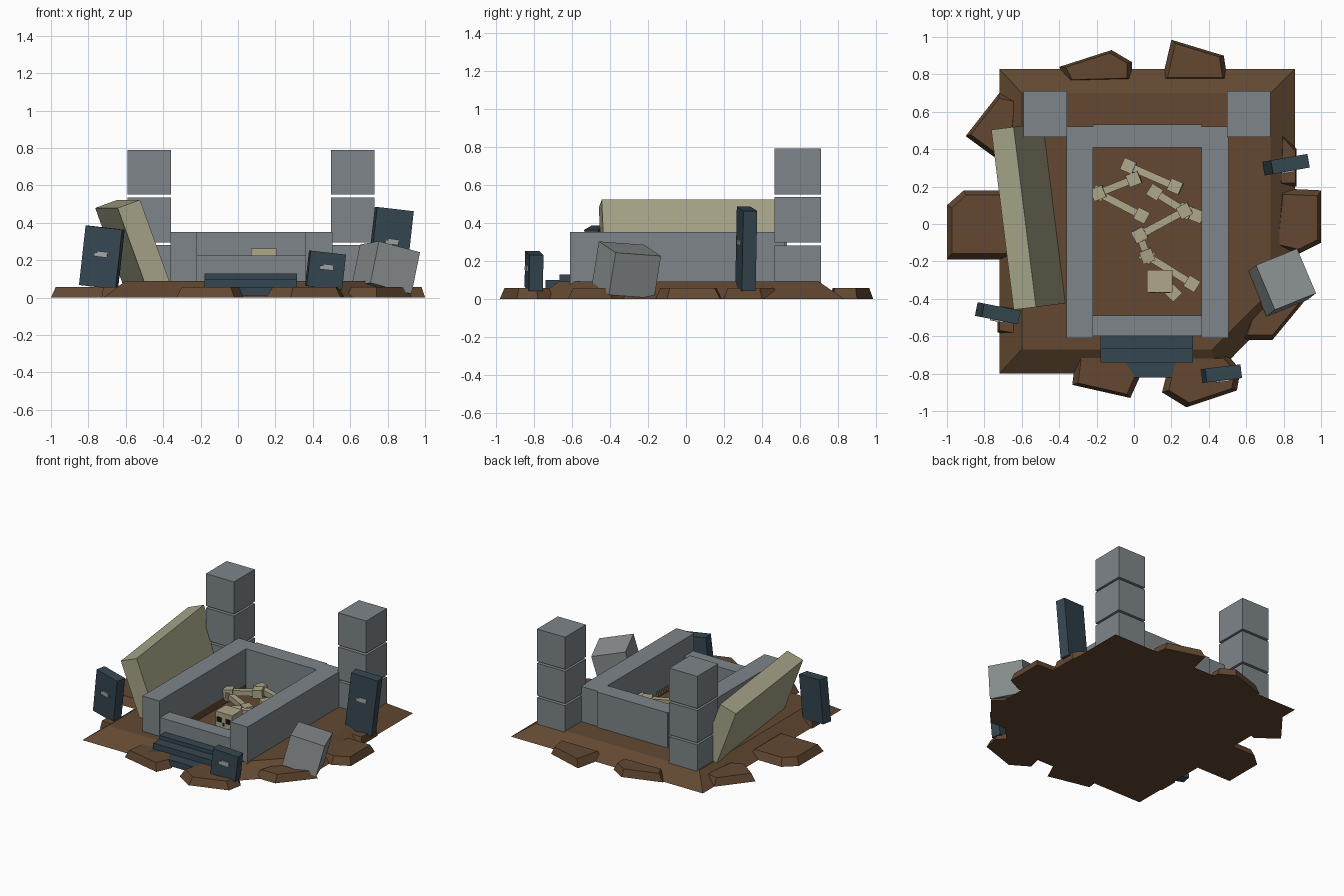
import bpy, bmesh, math
from mathutils import Matrix, Vector, Euler

if "Cube" in bpy.data.objects:
    bpy.data.objects.remove(bpy.data.objects["Cube"])


def material(name, rgb):
    m = bpy.data.materials.new(name)
    m.diffuse_color = (*rgb, 1)
    m.use_nodes = True
    m.node_tree.nodes["Principled BSDF"].inputs["Base Color"].default_value = m.diffuse_color
    return m


STONE = material("grey_stone", (0.21, 0.235, 0.255))
PALE = material("pale_grey_stone", (0.26, 0.285, 0.285))
DIRT = material("brown_dirt", (0.125, 0.066, 0.031))
SLATE = material("dark_blue_slate", (0.036, 0.063, 0.083))
CREAM = material("cream_stone", (0.38, 0.37, 0.245))
BONE = material("bone", (0.42, 0.385, 0.25))
PLAQUE = material("plaque_grey", (0.36, 0.38, 0.38))
BLACK = material("black", (0.01, 0.009, 0.009))


def finish(name, bm, mat):
    bmesh.ops.recalc_face_normals(bm, faces=bm.faces[:])
    me = bpy.data.meshes.new(name)
    bm.to_mesh(me)
    bm.free()
    me.materials.append(mat)
    ob = bpy.data.objects.new(name, me)
    bpy.context.collection.objects.link(ob)
    return ob


def box(name, lo, hi, mat, xf=Matrix()):
    """Box between two corners, moved by an optional transform."""
    lo, hi = Vector(lo), Vector(hi)
    bm = bmesh.new()
    bmesh.ops.create_cube(bm, size=1, matrix=xf @ Matrix.Translation((lo + hi) / 2)
                          @ Matrix.Diagonal((*(hi - lo), 1)))
    return finish(name, bm, mat)


def placed(pos, rx=0, ry=0, rz=0):
    return Matrix.Translation(pos) @ Euler([math.radians(a) for a in (rx, ry, rz)]).to_matrix().to_4x4()


def frustum(name, base, top, height, mat):
    """Solid between a ground outline and a raised outline."""
    bm = bmesh.new()
    a = [bm.verts.new((x, y, 0)) for x, y in base]
    b = [bm.verts.new((x, y, height)) for x, y in top]
    bm.faces.new(a)
    bm.faces.new(b)
    for i in range(len(a)):
        j = (i + 1) % len(a)
        bm.faces.new((a[i], a[j], b[j], b[i]))
    return finish(name, bm, mat)


# Dirt mound with a chamfered corner and an open pit
mound = frustum("dirt_mound",
                [(-0.72, -0.8), (0.44, -0.8), (0.86, -0.37), (0.86, 0.83), (-0.72, 0.83)],
                [(-0.6, -0.67), (0.42, -0.67), (0.73, -0.36), (0.73, 0.7), (-0.6, 0.7)], 0.09, DIRT)
cutter = box("pit_cutter", (-0.22, -0.49, 0.035), (0.36, 0.41, 0.3), DIRT)
cutter.hide_render = True
cutter.hide_viewport = True
cut = mound.modifiers.new("pit", 'BOOLEAN')
cut.object = cutter
cut.operation = 'DIFFERENCE'
cut.solver = 'EXACT'

# Dirt clods round the edge
clods = [
    [(-0.4, 0.84), (-0.12, 0.93), (-0.01, 0.865), (-0.01, 0.77), (-0.36, 0.76)],
    [(0.15, 0.77), (0.2, 0.985), (0.48, 0.9), (0.5, 0.77)],
    [(-0.9, 0.47), (-0.72, 0.7), (-0.62, 0.68), (-0.65, 0.4), (-0.75, 0.36)],
    [(-1, -0.19), (-1, 0.1), (-0.91, 0.18), (-0.64, 0.18), (-0.64, -0.19)],
    [(1, -0.1), (1, 0.18), (0.78, 0.19), (0.75, -0.13), (0.88, -0.16)],
    [(-0.33, -0.86), (-0.02, -0.93), (0.03, -0.82), (-0.05, -0.7), (-0.31, -0.7)],
    [(0.15, -0.9), (0.28, -0.98), (0.55, -0.89), (0.57, -0.78), (0.5, -0.7), (0.2, -0.7)],
    [(0.58, -0.62), (0.74, -0.62), (0.93, -0.39), (0.8, -0.28), (0.65, -0.4)],
    [(0.79, 0.49), (0.87, 0.4), (0.87, 0.2), (0.78, 0.2)],
    [(-0.73, -0.44), (-0.73, -0.58), (-0.6, -0.6), (-0.6, -0.44)],
]
for n, pts in enumerate(clods):
    cx = sum(p[0] for p in pts) / len(pts)
    cy = sum(p[1] for p in pts) / len(pts)
    top = [(cx + (x - cx) * 0.84, cy + (y - cy) * 0.84) for x, y in pts]
    frustum(f"dirt_clod_{n + 1}", pts, top, 0.057, DIRT)

# Tomb walls, the front one lower
box("left_wall", (-0.36, -0.61, 0.05), (-0.22, 0.52, 0.352), STONE)
box("right_wall", (0.36, -0.61, 0.05), (0.505, 0.52, 0.352), STONE)
box("back_wall", (-0.22, 0.408, 0.05), (0.36, 0.532, 0.352), STONE)
box("front_wall", (-0.22, -0.6, 0.05), (0.36, -0.49, 0.225), STONE)

# Two stacked block columns at the back
for side, x in (("left", -0.59), ("right", 0.498)):
    for k in range(3):
        z = 0.04 + 0.255 * k
        box(f"{side}_column_block_{k + 1}", (x, 0.465, z), (x + 0.231, 0.71, z + 0.24), STONE)

# Front steps
for k, (y, z) in enumerate(((-0.82, 0.057), (-0.74, 0.1), (-0.665, 0.128))):
    box(f"step_{k + 1}", (-0.18, y, 0.012), (0.315, y + 0.085, z), SLATE)

# Tomb lid leaning on the left wall
lid = placed((-0.505, 0.04, 0.065), ry=-20, rz=7.1)
lid.translation = (-0.565, 0.04, 0.283)
box("leaning_lid", (-0.064, -0.485, -0.232), (0.064, 0.485, 0.232), CREAM, lid)

# Gravestones with small plaques
stones = [("left", (-0.728, -0.477, 0.215), -11, 0.2, 0.32),
          ("back_right", (0.812, 0.317, 0.262), 10, 0.2, 0.425),
          ("front_right", (0.468, -0.8, 0.146), 7, 0.192, 0.19)]
for name, pos, yaw, w, h in stones:
    xf = placed(pos, ry=6.5, rz=yaw)
    box(f"{name}_gravestone", (-w / 2, -0.037, -h / 2), (w / 2, 0.037, h / 2), SLATE, xf)
    pz = 0.02 if h < 0.4 else 0.04
    box(f"{name}_plaque", (-0.036, -0.045, pz - 0.018), (0.036, -0.036, pz + 0.003), PLAQUE, xf)
    box(f"{name}_plaque_crest", (-0.02, -0.045, pz), (0.036, -0.036, pz + 0.012), PLAQUE, xf)

# Toppled column block
box("fallen_block", (-0.122, -0.13, -0.115), (0.122, 0.13, 0.115), PALE,
    placed((0.79, -0.313, 0.152), rx=-4, ry=14, rz=22))

# Scattered bones: shaft with a knuckle at each end
bones = [((-0.19, 0.165, 0.13), (0, 0.24, 0.15)), ((-0.19, 0.165, 0.11), (0.04, 0.045, 0.11)),
         ((-0.03, 0.31, 0.14), (0.22, 0.2, 0.16)), ((0.11, 0.17, 0.12), (0.27, 0.07, 0.12)),
         ((0.27, 0.07, 0.14), (0.03, -0.06, 0.13)), ((0.27, 0.07, 0.12), (0.335, 0.045, 0.12)),
         ((0.03, -0.06, 0.12), (0.07, -0.17, 0.11)), ((0.07, -0.17, 0.1), (0.31, -0.32, 0.1)),
         ((0.14, -0.3, 0.1), (0.21, -0.37, 0.1))]
for n, (a, b) in enumerate(bones):
    a, b = Vector(a), Vector(b)
    xf = Matrix.Translation((a + b) / 2) @ (b - a).to_track_quat('X', 'Z').to_matrix().to_4x4()
    half = (b - a).length / 2
    box(f"bone_{n + 1}_shaft", (-half, -0.02, -0.02), (half, 0.02, 0.02), BONE, xf)
    for s in (-1, 1):
        c = s * half
        box(f"bone_{n + 1}_knuckle_{'a' if s < 0 else 'b'}",
            (c - 0.034, -0.034, -0.03), (c + 0.034, 0.034, 0.03), BONE, xf)

# Skull with painted eyes, nose and jaw teeth
box("skull", (0.07, -0.365, 0.155), (0.207, -0.245, 0.262), BONE)
box("jaw", (0.085, -0.36, 0.12), (0.192, -0.27, 0.155), BONE)
for side, x in (("left", 0.102), ("right", 0.175)):
    box(f"{side}_eye", (x - 0.018, -0.37, 0.19), (x + 0.018, -0.364, 0.225), BLACK)
box("nose", (0.131, -0.37, 0.168), (0.146, -0.364, 0.188), BLACK)
for k in range(3):
    x = 0.108 + 0.028 * k
    box(f"tooth_gap_{k + 1}", (x, -0.365, 0.132), (x + 0.008, -0.359, 0.155), BLACK)
